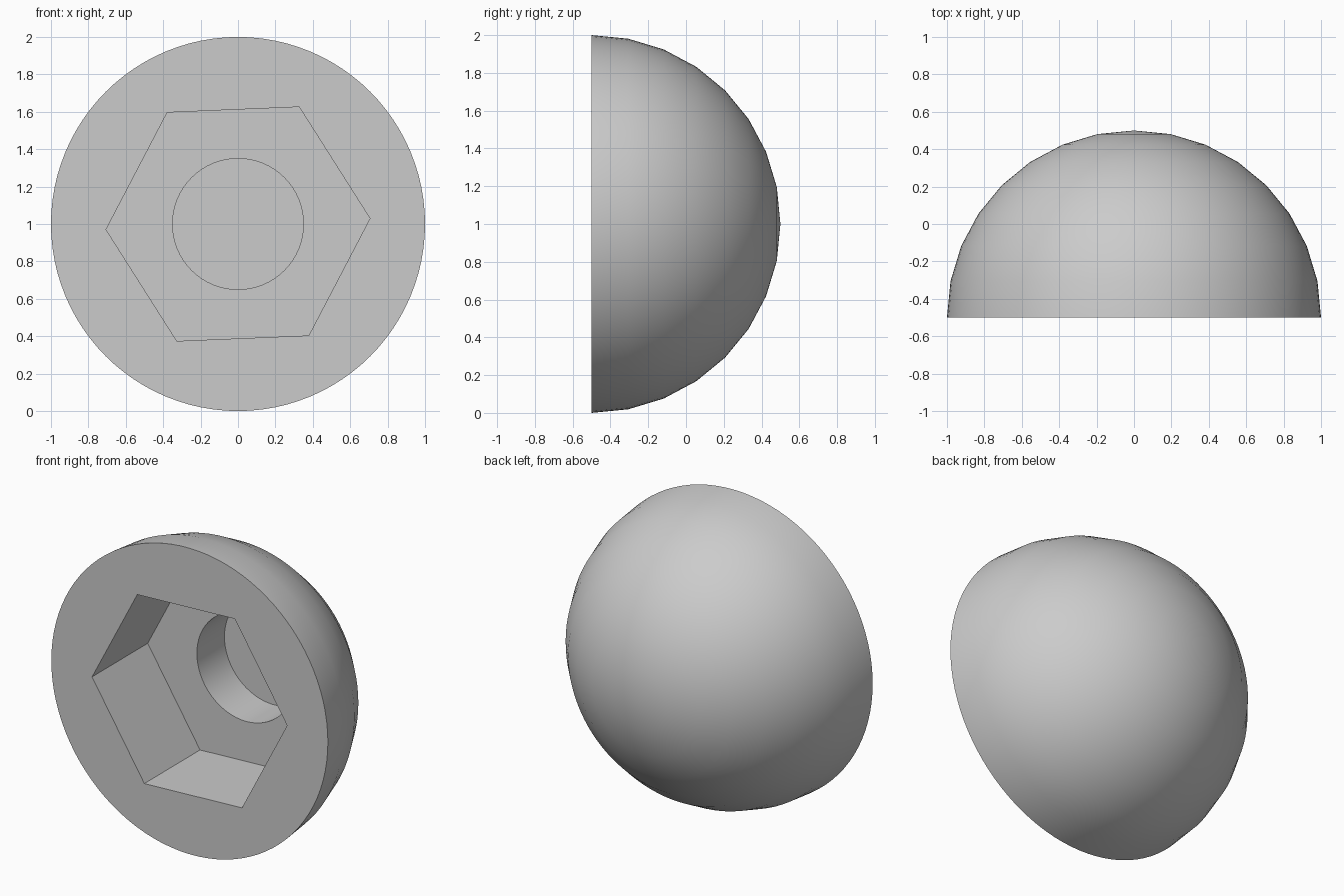
import bpy
import bmesh
from math import sin, cos, pi, radians
from mathutils import Matrix, Vector

default = bpy.data.objects.get("Cube")
if default:
    bpy.data.objects.remove(default)

CENTER_Z = 1.0
FRONT_Y = -0.5
HEX_DEPTH = 0.575
BORE_DEPTH = 0.86

grey = bpy.data.materials.new("plain_grey")
grey.use_nodes = True
colour = (0.6, 0.6, 0.6, 1)
grey.diffuse_color = colour
grey.node_tree.nodes["Principled BSDF"].inputs["Base Color"].default_value = colour


def make_object(name, bm):
    bmesh.ops.recalc_face_normals(bm, faces=bm.faces)
    mesh = bpy.data.meshes.new(name)
    bm.to_mesh(mesh)
    bm.free()
    mesh.materials.append(grey)
    obj = bpy.data.objects.new(name, mesh)
    bpy.context.collection.objects.link(obj)
    return obj


def prism(name, radius, sides, phase, start, depth):
    """Regular prism running back along y."""
    bm = bmesh.new()
    ring = [bm.verts.new((radius * cos(phase + 2 * pi * i / sides), start,
                          CENTER_Z + radius * sin(phase + 2 * pi * i / sides)))
            for i in range(sides)]
    face = bm.faces.new(ring)
    result = bmesh.ops.extrude_face_region(bm, geom=[face])
    moved = [v for v in result["geom"] if isinstance(v, bmesh.types.BMVert)]
    bmesh.ops.translate(bm, verts=moved, vec=(0, depth, 0))
    return make_object(name, bm)


# Half ball: a quarter arc spun around the y axis, closed by a flat front
bm = bmesh.new()
steps, around = 8, 96
arc = [bm.verts.new((cos(pi / 2 * i / steps), FRONT_Y + sin(pi / 2 * i / steps), CENTER_Z))
       for i in range(steps + 1)]
edges = [bm.edges.new(pair) for pair in zip(arc, arc[1:])]
bmesh.ops.spin(bm, geom=arc + edges, cent=(0, 0, CENTER_Z), axis=(0, 1, 0),
               angle=2 * pi, steps=around)
bmesh.ops.remove_doubles(bm, verts=bm.verts, dist=0.0001)
bmesh.ops.holes_fill(bm, edges=[e for e in bm.edges if e.is_boundary], sides=0)
half_ball = make_object("half_ball", bm)

# Hexagonal pocket, then a round blind bore in its floor
cutters = [
    prism("hex_pocket_cutter", 0.706, 6, radians(2.4), FRONT_Y - 0.2, HEX_DEPTH + 0.2),
    prism("round_bore_cutter", 0.35, 64, 0, FRONT_Y + 0.2, BORE_DEPTH - 0.2),
]
bpy.ops.object.select_all(action="DESELECT")
half_ball.select_set(True)
bpy.context.view_layer.objects.active = half_ball
for cutter in cutters:
    cutter.hide_render = True
    cut = half_ball.modifiers.new(cutter.name, "BOOLEAN")
    cut.operation = "DIFFERENCE"
    cut.solver = "EXACT"
    cut.object = cutter
    bpy.ops.object.modifier_apply(modifier=cut.name)
    bpy.data.objects.remove(cutter)

# Smooth dome and bore, crisp rims and pocket corners
bpy.ops.object.shade_smooth_by_angle(angle=radians(30))
